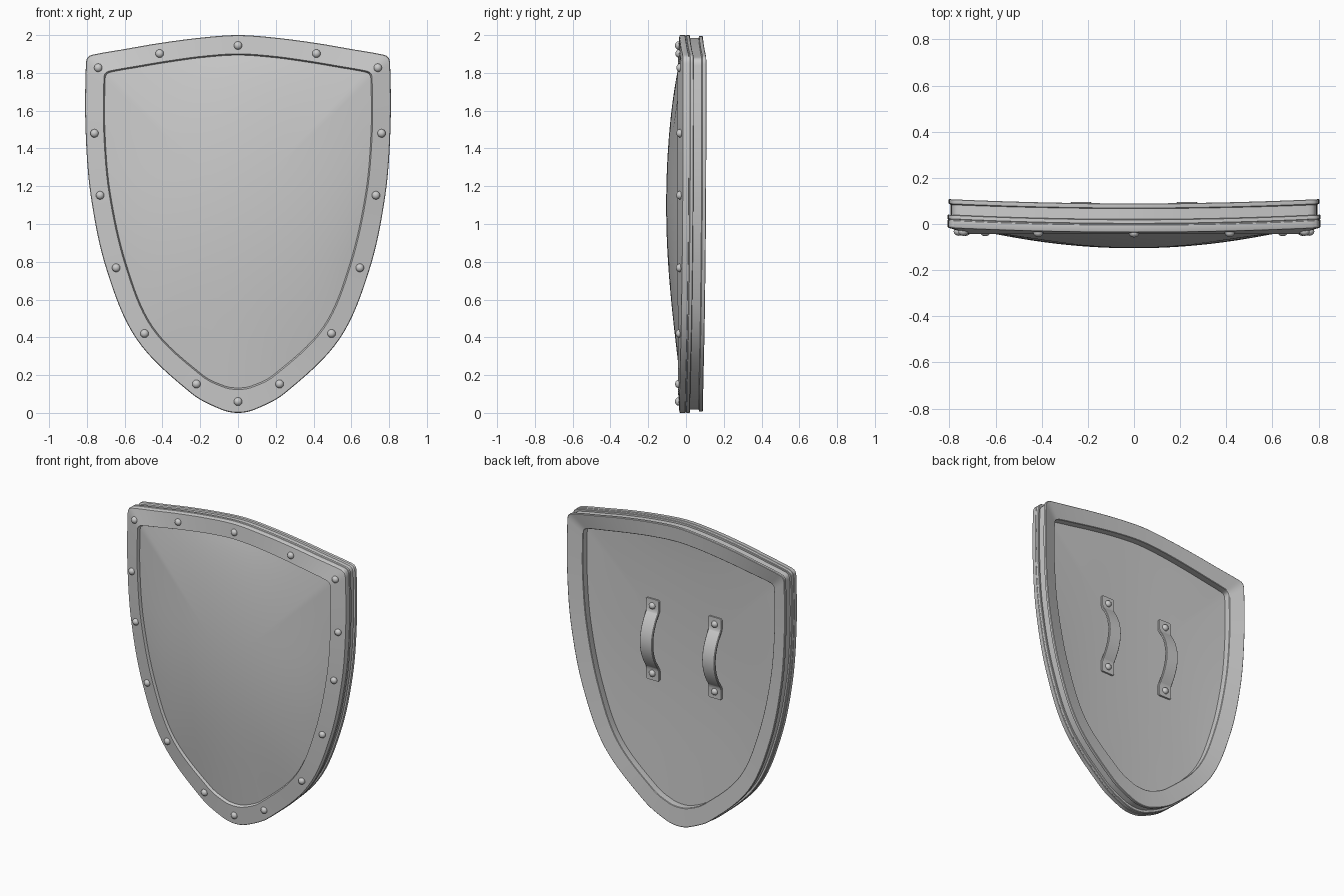
import bpy, bmesh, math
from mathutils import Vector
from mathutils.geometry import interpolate_bezier

if "Cube" in bpy.data.objects:
    bpy.data.objects.remove(bpy.data.objects["Cube"])

# Right half of the outer and inner rim outlines (x, z), top to bottom
OUTER = [(0, 2.0), (.2, 1.986), (.42, 1.957), (.6, 1.926), (.755, 1.899), (.793, 1.885), (.805, 1.85),
         (.807, 1.5), (.779, 1.145), (.695, .755), (.537, .39), (.25, .105), (.09, .018), (0, 0)]
INNER = [(0, 1.9), (.19, 1.887), (.38, 1.861), (.54, 1.834), (.675, 1.81), (.701, 1.798), (.709, 1.77),
         (.71, 1.49), (.682, 1.165), (.597, .785), (.455, .45), (.19, .195), (.07, .135), (0, .125)]
CENTRE = Vector((0, 1.1))
LIP = 1.06  # how far the rim reaches past the inner outline


def outline(half):
    """Smooth closed loop through the half outline and its mirror."""
    pts = [Vector(p) for p in half]
    mirror = lambda p: Vector((-p.x, p.y))
    ext = [mirror(pts[1])] + pts + [mirror(pts[-2])]
    tan = [(ext[i + 2] - ext[i]).normalized() for i in range(len(pts))]
    right = []
    for a, b, ta, tb in zip(pts, pts[1:], tan, tan[1:]):
        h = (b - a).length / 3
        right += interpolate_bezier(a, a + ta * h, b - tb * h, b, 9)[:-1]
    right.append(pts[-1])
    return [Vector((p[0], p[1])) for p in right] + [mirror(p) for p in reversed(right[1:-1])]


OUT, INN = outline(OUTER), outline(INNER)
EDGE = [o.lerp(i, LIP) for o, i in zip(OUT, INN)]


def bowed(x, y, z, t):
    """Rim bows back at the sides and leans forward towards its inner edge."""
    k = (x / .8) ** 2
    return (x, y + .02 * k - t * (.008 + .022 * k), z)


def finish(name, bm, angle=30):
    bmesh.ops.recalc_face_normals(bm, faces=bm.faces)
    me = bpy.data.meshes.new(name)
    bm.to_mesh(me)
    bm.free()
    ob = bpy.data.objects.new(name, me)
    bpy.context.collection.objects.link(ob)
    bpy.ops.object.select_all(action='DESELECT')
    ob.select_set(True)
    bpy.context.view_layer.objects.active = ob
    bpy.ops.object.shade_smooth_by_angle(angle=math.radians(angle))
    return ob


def bridge(bm, a, b):
    n = len(a)
    for i in range(n):
        j = (i + 1) % n
        bm.faces.new((a[i], a[j], b[j], b[i]))


# Rim: layered cross-section (outer-to-inner fraction, y) swept around the outline
section = [(.03, -.035), (0, -.03), (0, -.005), (.02, -.003), (.02, .001), (0, .003), (0, .018), (.03, .021),
           (.15, .022), (.15, .068), (.06, .07), (.05, .074), (.05, .087), (.08, .09),
           (LIP - .03, .09), (LIP, .087), (LIP, -.018), (.99, -.035)]
bm = bmesh.new()
rings = []
for t, y in section:
    loop = [o.lerp(i, t) for o, i in zip(OUT, INN)]
    rings.append([bm.verts.new(bowed(p.x, y, p.y, t)) for p in loop])
for a, b in zip(rings, rings[1:] + rings[:1]):
    bridge(bm, a, b)
finish("rim", bm)

# Panel: domed front and gently dished back, rings turning from shield shape to ellipse
bm = bmesh.new()
STEPS = 20


def dome(edge_y, height):
    loops = []
    for k in range(STEPS):
        s = 1 - k / STEPS
        ring = []
        for p in EDGE:
            d = (p - CENTRE).normalized()
            ellipse = d / math.hypot(d.x / .68, d.y / .85)
            q = CENTRE + s * ellipse.lerp(p - CENTRE, s ** 3)
            ring.append(bm.verts.new((q.x, edge_y - height * (1 - s * s), q.y)))
        loops.append(ring)
    for a, b in zip(loops, loops[1:]):
        bridge(bm, a, b)
    tip = bm.verts.new((0, edge_y - height, CENTRE.y))
    last = loops[-1]
    for i in range(len(last)):
        bm.faces.new((last[i], last[(i + 1) % len(last)], tip))
    return loops[0]


bridge(bm, dome(-.026, .079), dome(.035, .025))
finish("panel", bm)


def rivet(name, x, y, z, r, direction):
    """Half-round rivet head facing along y."""
    bm = bmesh.new()
    bmesh.ops.create_uvsphere(bm, u_segments=16, v_segments=10, radius=r)
    for v in bm.verts:
        v.co = Vector((v.co.x + x, y + direction * v.co.z * .85, v.co.y + z))
    finish(name, bm, 60)


# Rivets around the rim
for x, z in [(0, 1.945), (.415, 1.902), (.74, 1.827), (.76, 1.48), (.73, 1.152),
             (.645, .768), (.495, .42), (.22, .153), (0, .06)]:
    for side in ((1, -1) if x else (1,)):
        rivet("rim_rivet", *bowed(side * x, -.035, z, .55), .022, -1)

# Arm straps: flat tabs with an arched band, plus two rivets each
ARC, TAB, STRAP_Z = .19, .27, 1.165
for sx in (-.23, .23):
    bm = bmesh.new()
    rows = [(-TAB, .042), (-TAB + .008, .05), (-ARC - .015, .05), (-ARC + .005, .046)]
    rows += [(-ARC * math.cos(math.pi * k / 20), .046) for k in range(2, 19)]
    rows += [(-z, w) for z, w in reversed(rows[:4])]
    loops = []
    for z, w in rows:
        y = .012 + .07 * max(0, 1 - (z / ARC) ** 2)
        loops.append([bm.verts.new((sx + dx, y + dy, STRAP_Z + z))
                      for dx, dy in ((-w, 0), (w, 0), (w, .01), (w - .004, .014), (-w + .004, .014), (-w, .01))])
    for a, b in zip(loops, loops[1:]):
        bridge(bm, a, b)
    bm.faces.new(loops[0])
    bm.faces.new(loops[-1])
    finish("arm_strap", bm)
    for dz in (-.225, .225):
        rivet("strap_rivet", sx, .026, STRAP_Z + dz, .022, 1)
